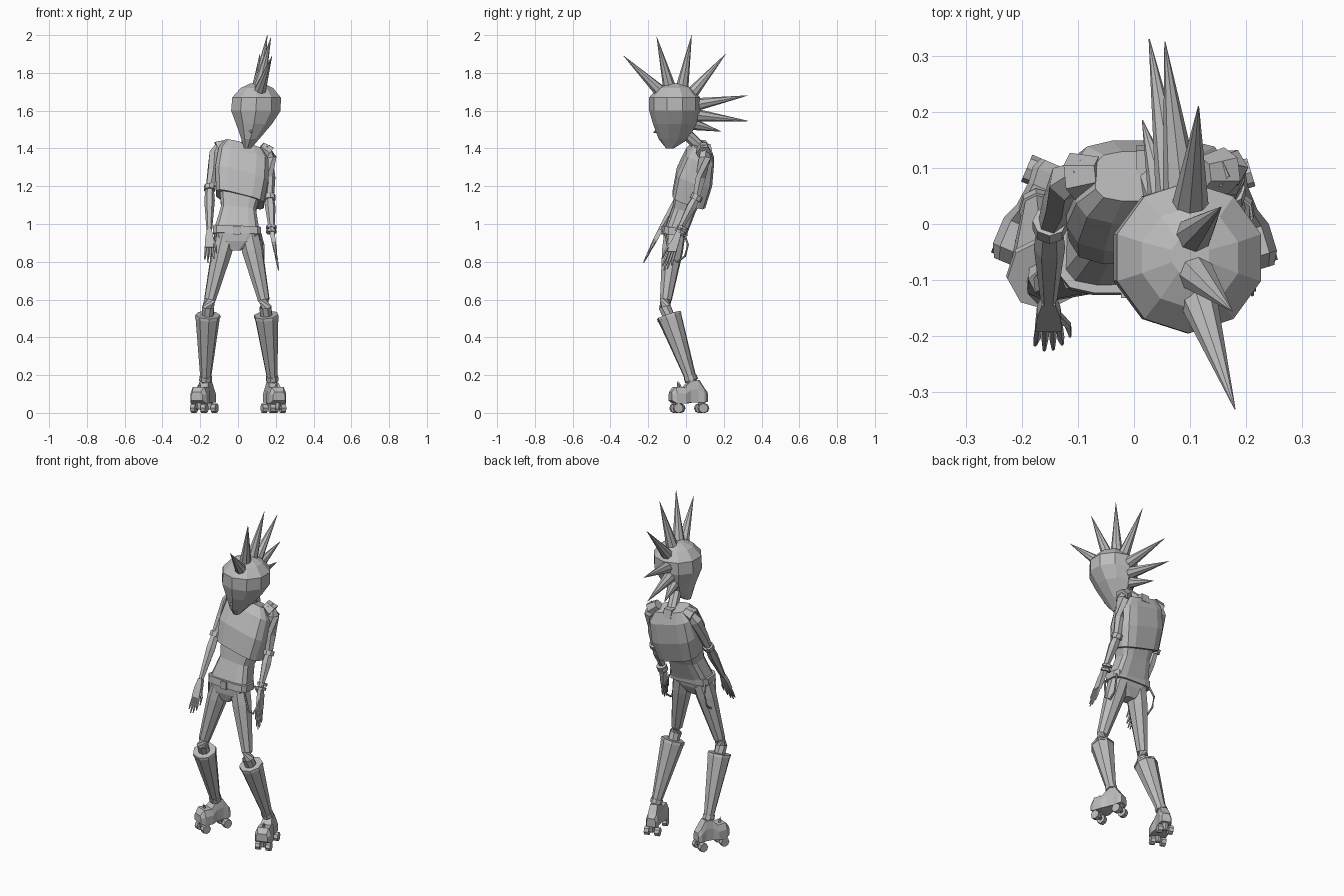
import bpy, bmesh, math
from mathutils import Vector, Matrix

cube = bpy.data.objects.get("Cube")
if cube:
    bpy.data.objects.remove(cube, do_unlink=True)

GREY = (0.5, 0.5, 0.5, 1)
grey = bpy.data.materials.new("plain grey")
grey.use_nodes = True
grey.diffuse_color = GREY
grey.node_tree.nodes["Principled BSDF"].inputs["Base Color"].default_value = GREY


def finish(name, bm):
    bmesh.ops.recalc_face_normals(bm, faces=bm.faces)
    mesh = bpy.data.meshes.new(name)
    bm.to_mesh(mesh)
    bm.free()
    mesh.materials.append(grey)
    obj = bpy.data.objects.new(name, mesh)
    bpy.context.collection.objects.link(obj)
    return obj


def skin(name, rings):
    """Join equal rings of points into a closed, flat-faced tube."""
    bm = bmesh.new()
    loops = [[bm.verts.new(p) for p in ring] for ring in rings]
    n = len(loops[0])
    for a, b in zip(loops, loops[1:]):
        for i in range(n):
            j = (i + 1) % n
            bm.faces.new((a[i], a[j], b[j], b[i]))
    bm.faces.new(loops[0])
    bm.faces.new(loops[-1])
    return finish(name, bm)


def loft(name, levels, n=10, slope=(0, 0), boxy=False):
    """Stack level rings of (z, x, y, half width, half depth)."""
    rings = []
    for z, cx, cy, rx, ry in levels:
        ring = []
        for i in range(n):
            t = 2 * math.pi * (i + 0.5) / n
            c, s = math.cos(t), math.sin(t)
            if boxy:
                c = math.copysign(abs(c) ** 0.5, c)
                s = math.copysign(abs(s) ** 0.5, s)
            ring.append((cx + rx * c, cy + ry * s,
                         z + slope[0] * rx * c + slope[1] * ry * s))
        rings.append(ring)
    return skin(name, rings)


def limb(name, joints, n=8):
    """Tube through (point, radius) joints."""
    pts = [Vector(p) for p, r in joints]
    rings = []
    for i, (p, r) in enumerate(joints):
        d = pts[min(i + 1, len(pts) - 1)] - pts[max(i - 1, 0)]
        q = d.to_track_quat('Z', 'Y')
        rings.append([pts[i] + q @ Vector((r * math.cos(2 * math.pi * k / n),
                                           r * math.sin(2 * math.pi * k / n), 0))
                      for k in range(n)])
    return skin(name, rings)


def band(name, p, direction, radius, height):
    p, d = Vector(p), Vector(direction).normalized() * height / 2
    return limb(name, [(p - d, radius), (p + d, radius)])


# Head, nose and neck
loft("head", [(1.40, .05, -.085, .02, .02), (1.45, .065, -.065, .05, .08),
              (1.53, .085, -.06, .1, .115), (1.60, .095, -.06, .138, .135),
              (1.67, .098, -.06, .135, .135), (1.72, .1, -.06, .09, .09),
              (1.745, .1, -.057, .035, .035)])
limb("nose", [((.07, -.13, 1.5), .024), ((.068, -.172, 1.485), .002)], 4)
limb("neck", [((.07, -.02, 1.5), .03), ((.03, .1, 1.38), .032)])

# Row of hair spikes from brow to nape: base, tip
spikes = [((.115, -.14, 1.71), (.18, -.33, 1.89)),
          ((.11, -.09, 1.735), (.175, -.155, 1.99)),
          ((.105, -.015, 1.73), (.155, .03, 2.0)),
          ((.1, .035, 1.69), (.115, .21, 1.9)),
          ((.085, .065, 1.635), (.055, .325, 1.68)),
          ((.07, .06, 1.57), (.027, .33, 1.545)),
          ((.055, .035, 1.515), (.015, .185, 1.49))]
centre = Vector((.095, -.06, 1.61))
for base, tip in spikes:
    limb("hair_spike", [(Vector(base).lerp(centre, .2), .036), (tip, .001)])

# Jacket, waist and hips
loft("jacket", [(1.13, .01, .015, .128, .088), (1.25, .02, .045, .143, .095),
                (1.36, .03, .075, .135, .075), (1.415, .03, .085, .1, .045)],
     12, (-.25, -.35), True)
loft("collar_tab", [(1.37, .03, .12, .03, .025), (1.42, .03, .11, .03, .025)],
     4, boxy=True)
loft("waist", [(.96, -.005, -.055, .122, .06), (1.08, .003, -.01, .094, .062),
               (1.16, .012, .015, .11, .075)], 12, (-.1, -.2), True)
loft("belt", [(.945, -.005, -.06, .13, .068), (.985, -.005, -.056, .13, .068)],
     12, (-.03, -.1), True)
loft("belt_buckle", [(.945, -.005, -.125, .022, .008), (.99, -.005, -.125, .022, .008)],
     4, boxy=True)
loft("hips", [(.86, -.015, -.07, .03, .035), (.91, -.01, -.065, .1, .055),
              (.96, -.005, -.06, .12, .062)], 12, boxy=True)


def leg(side, hip, knee, boot_top, ankle, turn):
    hip, knee = Vector(hip), Vector(knee)
    top, low = Vector(boot_top), Vector(ankle)
    limb(side + "_leg", [(hip, .058), (hip.lerp(knee, .2), .057),
                         (hip.lerp(knee, .9), .032), (knee, .034),
                         (top.lerp(low, .15), .03)])
    # Open-topped boot shaft: outer wall, rim, then inner wall
    limb(side + "_boot_shaft", [(low, .024), (low.lerp(top, .1), .03),
                                (top, .066)])
    limb(side + "_boot_rim", [(top.lerp(low, .03), .068), (top.lerp(low, -.01), .066)])
    band(side + "_ankle_strap", low.lerp(top, .06), top - low, .034, .025)

    # Skate is shaped facing forward, then turned and set under the ankle
    place = Matrix.Translation((low.x, low.y, 0)) @ Matrix.Rotation(math.radians(turn), 4, 'Z')
    sections = [(-.118, .065, .11, .034), (-.095, .05, .138, .046),
                (-.045, .05, .135, .046), (-.015, .055, .165, .034),
                (.03, .055, .175, .03), (.06, .055, .13, .034), (.078, .06, .11, .026)]
    rings = []
    for y, z0, z1, w in sections:
        c = .7 * w
        h = z1 - z0
        outline = [(-w, z0), (w, z0), (w, z0 + .6 * h), (c, z1), (-c, z1), (-w, z0 + .6 * h)]
        rings.append([place @ Vector((x, y, z)) for x, z in outline])
    skin(side + "_skate_boot", rings)
    limb(side + "_toe_spike", [(place @ Vector((-.005, -.07, .125)), .012),
                               (place @ Vector((0, -.08, .165)), .001)], 6)
    across = place.to_3x3() @ Vector((1, 0, 0))
    for y in (-.085, .052):
        band(side + "_axle", place @ Vector((0, y, .027)), across, .01, .07)
        limb(side + "_truck", [(place @ Vector((0, y, .02)), .014),
                               (place @ Vector((0, y, .07)), .022)], 6)
        for x in (-.03, .03):
            band(side + "_wheel", place @ Vector((x, y, .025)), across, .026, .026)


leg("right", (-.068, -.062, .93), (-.158, -.112, .56), (-.16, -.09, .515), (-.172, .035, .16), -23)
leg("left", (.06, -.062, .93), (.145, -.112, .56), (.15, -.09, .515), (.183, .03, .16), 17)


def arm(side, shoulder, upper, elbow, wrist, tip, spread, thumb):
    shoulder, elbow, wrist, tip = map(Vector, (shoulder, elbow, wrist, tip))
    spread = Vector(spread)
    limb(side + "_upper_arm", [(shoulder, .026), (upper, .036),
                               (Vector(upper).lerp(elbow, .5), .03), (elbow, .022)], 6)
    limb(side + "_forearm", [(elbow, .022), (elbow.lerp(wrist, .3), .028),
                             (wrist, .015)], 6)
    band(side + "_elbow_band", elbow, wrist - elbow, .031, .028)
    # Palm is a flat wedge across the spread direction
    out = tip - wrist
    flat = out.cross(spread).normalized()
    rings = []
    for t, w, h in ((0, .012, .012), (.25, .021, .012), (.55, .024, .009)):
        c = wrist + out * t
        rings.append([c + spread * w * a + flat * h * b
                      for a, b in ((-1, -1), (1, -1), (1, 1), (-1, 1))])
    skin(side + "_palm", rings)
    for k, reach in ((-1.5, .9), (-.5, 1), (.5, .98), (1.5, .88)):
        limb(side + "_finger", [(wrist + out * .5 + spread * k * .012, .007),
                                (wrist + out * .75 + spread * k * .014, .007),
                                (wrist + out * reach + spread * k * .016, .003)], 5)
    limb(side + "_thumb", [(wrist + out * .25 + spread * thumb * .01, .009),
                           (wrist + out * .5 + spread * thumb * .034, .007),
                           (wrist + out * .72 + spread * thumb * .038, .003)], 5)


arm("right", (-.085, .09, 1.425), (-.118, .075, 1.37), (-.15, -.002, 1.19),
    (-.152, -.135, .97), (-.152, -.225, .795), (1, 0, 0), 1)
arm("left", (.145, .09, 1.41), (.168, .1, 1.35), (.168, .055, 1.14),
    (.178, -.035, .97), (.215, -.11, .755), (0, 1, 0), -1)
limb("right_shoulder_seam", [((-.06, .09, 1.42), .03), ((-.11, .085, 1.4), .042)], 6)
limb("left_shoulder_seam", [((.12, .09, 1.41), .03), ((.165, .095, 1.375), .042)], 6)
for dz in (0, .022):
    band("left_bracelet", (.176, -.03 + dz / 2, .96 + dz), (0, .4, 1), .029, .014)

# Cords hanging from the belt, one on each hip
for side, sx in (("right", -1), ("left", 1)):
    path = [(.118, -.01, .95), (.135, .01, .89), (.135, -.005, .83),
            (.132, -.045, .8), (.132, -.085, .83), (.118, -.11, .95)]
    limb(side + "_belt_cord", [((sx * x, y, z), .006) for x, y, z in path], 5)
